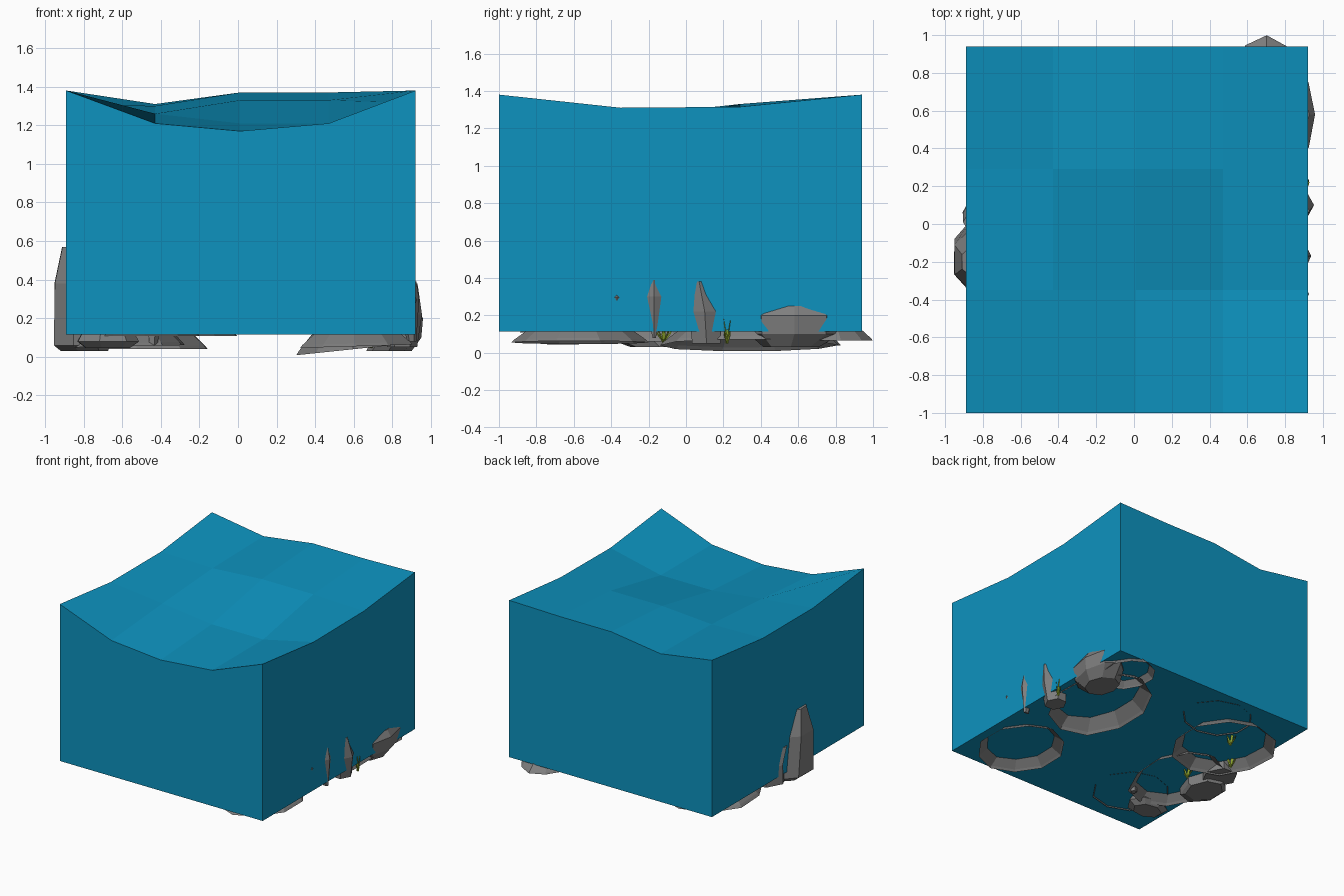
import bpy, bmesh, math, random

if "Cube" in bpy.data.objects:
    bpy.data.objects.remove(bpy.data.objects["Cube"])

random.seed(4)


def material(name, col):
    m = bpy.data.materials.new(name)
    m.diffuse_color = (*col, 1)
    m.use_nodes = True
    m.node_tree.nodes["Principled BSDF"].inputs["Base Color"].default_value = m.diffuse_color
    return m


WATER = material("water blue", (0.004, 0.29, 0.52))
STONE = material("stone grey", (0.21, 0.21, 0.21))
PLANT = material("plant green", (0.30, 0.42, 0.03))


def finish(name, bm, mat):
    me = bpy.data.meshes.new(name)
    bm.to_mesh(me)
    bm.free()
    me.materials.append(mat)
    ob = bpy.data.objects.new(name, me)
    bpy.context.collection.objects.link(ob)
    return ob


def loft(name, rings, mat, cap_bottom=False):
    """Skin a stack of point rings and close the top."""
    bm = bmesh.new()
    loops = [[bm.verts.new(p) for p in ring] for ring in rings]
    n = len(loops[0])
    for lo, hi in zip(loops, loops[1:]):
        for i in range(n):
            j = (i + 1) % n
            bm.faces.new((lo[i], lo[j], hi[j], hi[i]))
    bm.faces.new(loops[-1])
    if cap_bottom:
        bm.faces.new(loops[0][::-1])
    return finish(name, bm, mat)


def ellipse(cx, cy, rx, ry, z, n, jit, tilt=0.0, start=0.0):
    pts = []
    for i in range(n):
        a = start + math.tau * i / n
        k = 1 - random.uniform(0, jit)
        x = rx * k * math.cos(a)
        pts.append((cx + x, cy + ry * k * math.sin(a), z + tilt * x))
    return pts


# water block with a sagging, low-poly surface
XS = (-0.89, -0.43, 0.01, 0.47, 0.92)
YS = (-1.0, -0.35, 0.29, 0.94)
HEIGHT = ((1.38, 1.21, 1.17, 1.21, 1.38),
          (1.31, 1.26, 1.21, 1.21, 1.31),
          (1.31, 1.30, 1.33, 1.33, 1.315),
          (1.38, 1.31, 1.37, 1.37, 1.38))
FLOOR = 0.115
bm = bmesh.new()
top = [[bm.verts.new((x, y, HEIGHT[j][i])) for i, x in enumerate(XS)]
       for j, y in enumerate(YS)]
for j in range(3):
    for i in range(4):
        bm.faces.new((top[j][i], top[j][i + 1], top[j + 1][i + 1], top[j + 1][i]))
edge = (top[0] + [r[-1] for r in top[1:]] + top[3][-2::-1] + [r[0] for r in top[2:0:-1]])
low = [bm.verts.new((v.co.x, v.co.y, FLOOR)) for v in edge]
for i in range(len(edge)):
    j = (i + 1) % len(edge)
    bm.faces.new((low[i], low[j], edge[j], edge[i]))
bm.faces.new(low[::-1])
finish("water_block", bm, WATER)

# flat open-bottomed bed stones whose rims hang below the water
BED = (  # name, cx, cy, rx, ry, rim z, height, tilt
    ("bed_stone_right", 0.60, 0.33, 0.33, 0.49, 0.040, 0.16, 0.105),
    ("bed_stone_front_right", 0.61, -0.57, 0.31, 0.38, 0.055, 0.12, 0.03),
    ("bed_stone_back_right", 0.70, 0.76, 0.20, 0.24, 0.065, 0.10, 0.0),
    ("bed_stone_left", -0.52, 0.42, 0.39, 0.42, 0.040, 0.16, 0.0),
    ("bed_stone_mid_left", -0.57, -0.18, 0.31, 0.44, 0.055, 0.14, 0.02),
    ("bed_stone_back", -0.27, 0.64, 0.28, 0.26, 0.108, 0.08, 0.0),
    ("bed_stone_front_left", -0.48, -0.60, 0.30, 0.30, 0.108, 0.08, 0.0),
)
for name, cx, cy, rx, ry, z, h, tilt in BED:
    seed = random.random()
    rings = []
    for k, f in ((1.0, 0.0), (0.96, 0.12), (0.74, 0.6), (0.40, 1.0)):
        random.seed(seed)      # same outline on every ring
        rings.append(ellipse(cx, cy, rx * k, ry * k, z + f * h, 10, 0.07,
                             tilt, 0.3))
    loft(name, rings, STONE)

# upright rocks: rings of (z, cx, cy, rx, ry)
ROCKS = {
    "tall_rock": (7, ((0.03, -0.80, -0.14, 0.13, 0.16), (0.06, -0.82, -0.17, 0.15, 0.22),
                      (0.38, -0.82, -0.19, 0.15, 0.19), (0.57, -0.84, -0.20, 0.08, 0.09))),
    "tall_rock_shoulder": (6, ((0.05, -0.78, 0.06, 0.13, 0.15), (0.20, -0.78, 0.06, 0.13, 0.13),
                               (0.33, -0.82, 0.01, 0.09, 0.08))),
    "boulder_right": (8, ((0.03, 0.78, 0.56, 0.12, 0.15), (0.10, 0.82, 0.58, 0.13, 0.25),
                          (0.20, 0.83, 0.58, 0.135, 0.25), (0.25, 0.84, 0.58, 0.09, 0.16))),
    "slab_rock": (6, ((0.05, 0.85, 0.11, 0.08, 0.09), (0.22, 0.86, 0.10, 0.095, 0.10),
                      (0.38, 0.86, 0.07, 0.07, 0.05))),
    "pointed_rock": (6, ((0.08, 0.90, -0.17, 0.025, 0.01), (0.30, 0.88, -0.17, 0.06, 0.07),
                         (0.39, 0.90, -0.17, 0.025, 0.01))),
    "small_plate": (5, ((0.275, 0.89, -0.37, 0.03, 0.04), (0.295, 0.89, -0.37, 0.038, 0.06),
                        (0.31, 0.89, -0.37, 0.03, 0.04))),
    "low_rock_front": (7, ((0.045, -0.68, -0.66, 0.12, 0.09), (0.08, -0.68, -0.66, 0.17, 0.13),
                           (0.20, -0.68, -0.66, 0.10, 0.08))),
    "pebble": (5, ((0.06, -0.44, -0.53, 0.025, 0.025), (0.12, -0.44, -0.53, 0.03, 0.03))),
}
for name, (n, profile) in ROCKS.items():
    rings = [ellipse(cx, cy, rx, ry, z, n, 0.05) for z, cx, cy, rx, ry in profile]
    loft(name, rings, STONE, True)

# tufts of pointed leaves
TUFTS = ((0.915, 0.22, 0.05), (0.69, 0.46, 0.045), (0.45, -0.12, 0.055),
         (-0.53, 0.48, 0.045), (-0.75, 0.22, 0.055), (-0.60, -0.10, 0.05))
for t, (x, y, z) in enumerate(TUFTS):
    bm = bmesh.new()
    for k in range(6):
        a = math.tau * k / 6
        c, s = math.cos(a), math.sin(a)
        h = 0.13 if k % 2 else 0.08
        r = 0.015 if x > 0.9 else 0.04
        base = [bm.verts.new((x - s * w, y + c * w, z)) for w in (-0.008, 0.008)]
        mid = [bm.verts.new((x + c * r * 0.5 - s * w, y + s * r + c * w, z + h * 0.6))
               for w in (0.01, -0.01)]
        tip = bm.verts.new((x + c * r, y + s * r * 1.4, z + h))
        bm.faces.new(base + mid)
        bm.faces.new((mid[1], mid[0], tip))
    finish(f"plant_tuft_{t + 1}", bm, PLANT)
